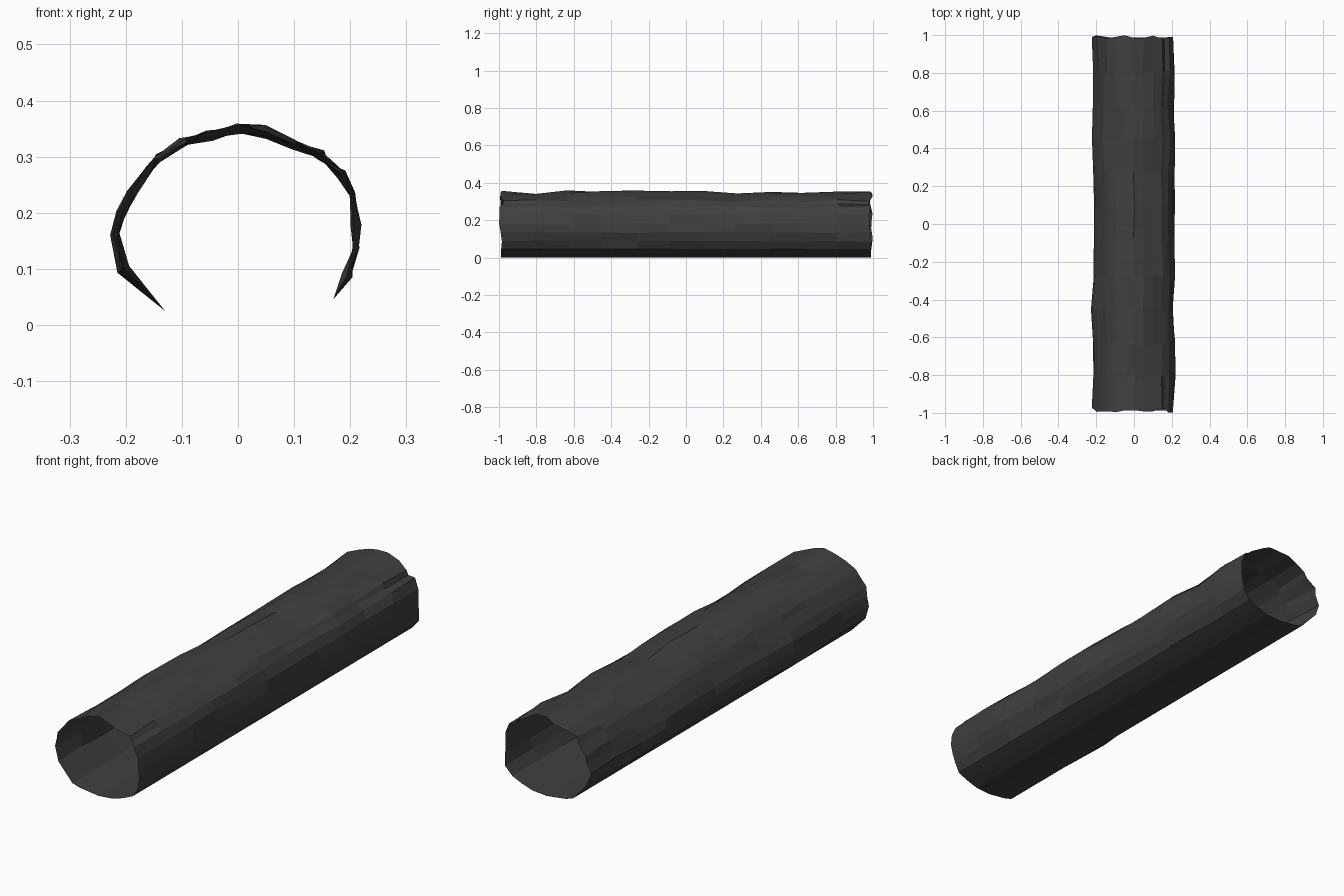
import bpy, bmesh, random
from mathutils import Vector

random.seed(7)
cube = bpy.data.objects.get("Cube")
if cube:
    bpy.data.objects.remove(cube, do_unlink=True)

# Dark rock colour
rock = bpy.data.materials.new("dark rock")
rock.use_nodes = True
colour = (0.05, 0.05, 0.05, 1)
rock.diffuse_color = colour
bsdf = rock.node_tree.nodes["Principled BSDF"]
bsdf.inputs["Base Color"].default_value = colour
bsdf.inputs["Roughness"].default_value = 0.9

# Cross-sections: smooth floor, then the rough wall from the left foot over the roof
FLOOR = [(-.13, .025), (-.095, .014), (0, .002), (.07, .008), (.12, .024), (.17, .046)]
WALL = [(.197, .09), (.209, .135), (.211, .18), (.2, .23), (.182, .268), (.16, .288),
        (.146, .303), (.1, .325), (.05, .344), (0, .347), (-.05, .338), (-.095, .324),
        (-.14, .295), (-.157, .275), (-.187, .235), (-.205, .2), (-.213, .16), (-.202, .1)]

# Broad bulges of the roof and the two sides at each ring, in thousandths
ROOF = [8, 0, 10, 9, 8, 8, 7, -11, 0, 5, 0, 9]
LEFT_SIDE = [2, 5, 5, -10, 0, 2, 0, 0, 5, -4, 10, 2]
RIGHT_SIDE = [10, 9, 4, 11, 0, -4, -2, 10, 10, 0, -4, 7]
RINGS = len(ROOF)
CENTRE = Vector((0, 0, .17))


def wall_point(x, z, y, ring):
    """Push a wall point in or out by the broad bulge plus a rough offset."""
    out = Vector((x, 0, z)) - CENTRE
    out.normalize()
    side = LEFT_SIDE[ring] if x > 0 else RIGHT_SIDE[ring]
    up = max(out.z, 0) ** 2
    bulge = (side * (1 - up) + ROOF[ring] * up) / 1000
    push = .75 * bulge + random.uniform(-.008, .007)
    slide = random.uniform(-.005, .005)
    along = Vector((-out.z, 0, out.x))
    shift = random.uniform(-.012, .012)
    return Vector((x, y + shift, z)) + out * push + along * slide


bm = bmesh.new()
rings = []
for r in range(RINGS):
    y = -.988 + 1.976 * r / (RINGS - 1)
    pts = [Vector((x, y, z)) for x, z in FLOOR]
    pts += [wall_point(x, z, y, r) for x, z in WALL]
    rings.append([bm.verts.new(p) for p in pts])

# Open-ended shell
for a, b in zip(rings, rings[1:]):
    n = len(a)
    for i in range(n):
        j = (i + 1) % n
        bm.faces.new((a[i], a[j], b[j], b[i]))
bm.normal_update()
bmesh.ops.recalc_face_normals(bm, faces=bm.faces)

mesh = bpy.data.meshes.new("tunnel_shell")
bm.to_mesh(mesh)
bm.free()
mesh.materials.append(rock)
tunnel = bpy.data.objects.new("tunnel_shell", mesh)
bpy.context.collection.objects.link(tunnel)
